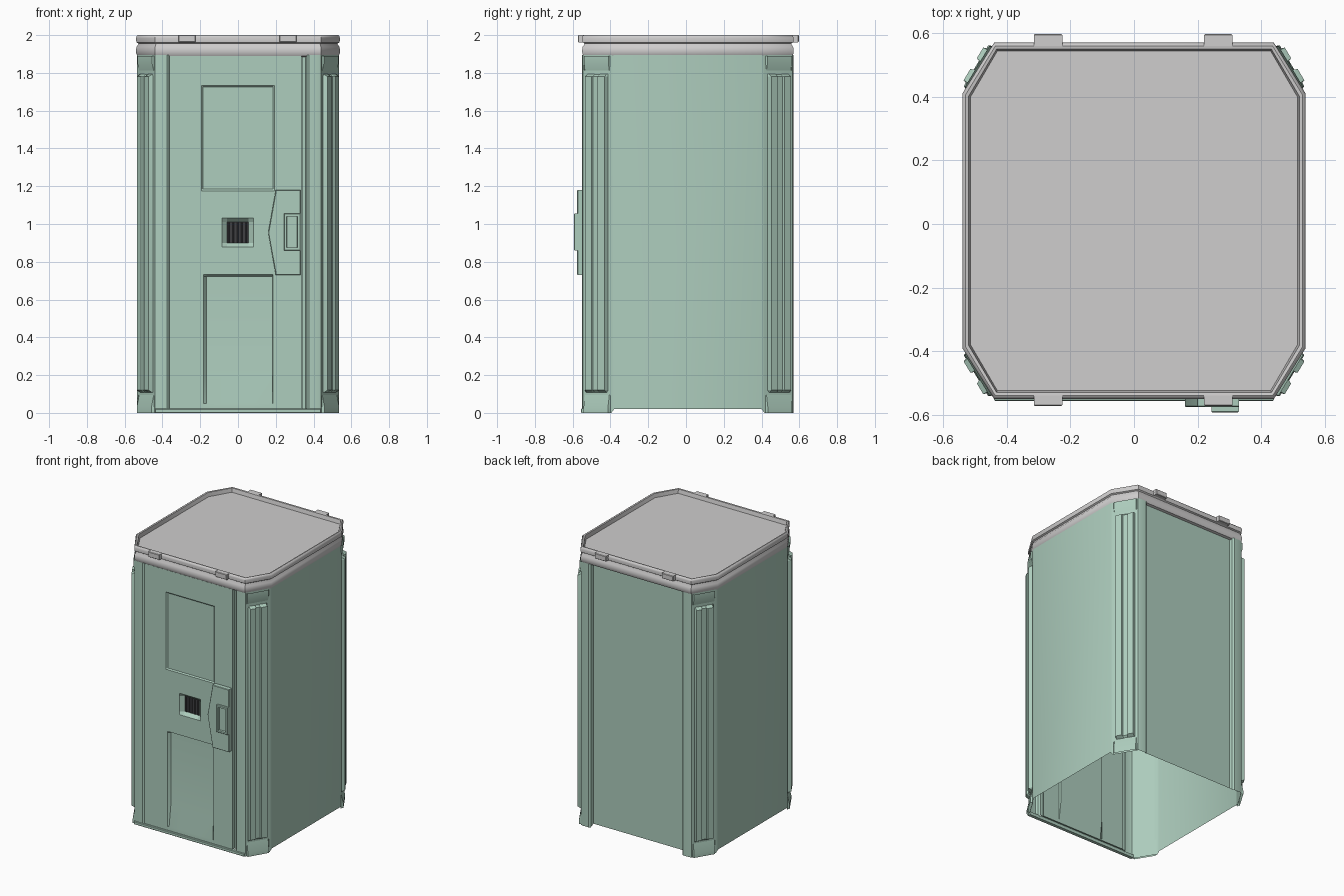
import bpy, bmesh, math
from mathutils import Vector

if "Cube" in bpy.data.objects:
    bpy.data.objects.remove(bpy.data.objects["Cube"])

CY = 0.01          # the shell is centred slightly behind the origin


def mat(name, col):
    m = bpy.data.materials.new(name)
    m.diffuse_color = (*col, 1)
    m.use_nodes = True
    m.node_tree.nodes["Principled BSDF"].inputs["Base Color"].default_value = m.diffuse_color
    return m


GREEN = mat("sea_green_plastic", (0.42, 0.61, 0.51))
GREY = mat("light_grey_roof", (0.62, 0.61, 0.61))
DARK = mat("dark_grille", (0.05, 0.05, 0.055))


def finish(bm, name, mats, angle=30):
    bmesh.ops.recalc_face_normals(bm, faces=bm.faces[:])
    me = bpy.data.meshes.new(name)
    bm.to_mesh(me)
    bm.free()
    ob = bpy.data.objects.new(name, me)
    bpy.context.collection.objects.link(ob)
    for m in mats:
        me.materials.append(m)
    bpy.ops.object.select_all(action='DESELECT')
    ob.select_set(True)
    bpy.context.view_layer.objects.active = ob
    bpy.ops.object.shade_smooth_by_angle(angle=math.radians(angle))
    return ob


def loft(bm, rings, closed=True, caps=(False, False)):
    """Skin a list of rings; returns the cap faces."""
    vs = [[bm.verts.new(p) for p in r] for r in rings]
    n = len(vs[0])
    for a, b in zip(vs, vs[1:]):
        for i in range(n if closed else n - 1):
            j = (i + 1) % n
            bm.faces.new((a[i], a[j], b[j], b[i]))
    return [bm.faces.new(vs[end]) for k, end in zip(caps, (0, -1)) if k]


def prism(name, outline, y0, y1, mats, inset=None):
    """Outline in x,z drawn out from y0 (wall) to y1 (front face)."""
    bm = bmesh.new()
    s = 0.003 if y1 < y0 else -0.003
    cx = sum(p[0] for p in outline) / len(outline)
    cz = sum(p[1] for p in outline) / len(outline)
    small = [(x - math.copysign(0.003, x - cx), z - math.copysign(0.003, z - cz)) for x, z in outline]
    caps = loft(bm, [[(x, y0, z) for x, z in outline], [(x, y1 + s, z) for x, z in outline],
                     [(x, y1, z) for x, z in small]], caps=(True, True))
    if inset:
        bmesh.ops.recalc_face_normals(bm, faces=bm.faces[:])
        bmesh.ops.inset_region(bm, faces=[caps[1]], thickness=inset, depth=0)
        bmesh.ops.inset_region(bm, faces=[caps[1]], thickness=0.003, depth=-0.012)
    return finish(bm, name, mats)


def rect(x0, x1, z0, z1):
    return [(x0, z0), (x1, z0), (x1, z1), (x0, z1)]


# Shell: open sheet running from the right of the door round to the left
quarter = [(0.338, 0.53), (0.358, 0.53), (0.364, 0.552), (0.375, 0.56), (0.425, 0.56), (0.44, 0.555),
           (0.53, 0.405), (0.535, 0.39)]
right = [(x, CY - d) for x, d in quarter] + [(x, CY + d) for x, d in reversed(quarter)]
path = right + [(-x, y) for x, y in reversed(right)]


def foot(x, y):
    return 0.0 if abs(x) > 0.36 and abs(y - CY) > 0.4 else 0.02


bm = bmesh.new()
loft(bm, [[(x, y, foot(x, y)) for x, y in path], [(x, y, 1.895) for x, y in path]], closed=False)
finish(bm, "cabin_shell", [GREEN], 35)

# Door: a grid whose inner points sink into the recesses
# (x0, x1, z0, z1, depth, side slope, top slope, bottom slope)
recesses = [(-0.184, 0.184, 1.184, 1.724, 0.008, 0.008, 0.008, 0.008),
            (-0.058, 0.055, 0.90, 1.01, 0.025, 0.028, 0.022, 0.022),
            (-0.168, 0.182, 0.20, 0.722, 0.02, 0.014, 0.01, 0.15)]
xs, zs = {-0.362, 0.336}, {0.022, 1.89}
for x0, x1, z0, z1, d, s, t, b in recesses:
    xs |= {x0 - s, x0, x1, x1 + s}
    zs |= {z0 - b, z0, z1, z1 + t}
xs, zs = sorted(xs), sorted(zs)


def door_y(x, z):
    dep = [d for x0, x1, z0, z1, d, *_ in recesses if x0 <= x <= x1 and z0 <= z <= z1]
    return -0.543 + max(dep, default=0)


bm = bmesh.new()
loft(bm, [[(x, door_y(x, z), z) for x in xs] for z in zs], closed=False)
for f in bm.faces:
    c = f.calc_center_median()
    if -0.058 < c.x < 0.055 and 0.90 < c.z < 1.01:
        f.material_index = 1
rim = [e for e in bm.edges if e.is_boundary]
for v in bmesh.ops.extrude_edge_only(bm, edges=rim)["geom"]:
    if isinstance(v, bmesh.types.BMVert):
        v.co.y += 0.025
finish(bm, "door", [GREEN, DARK], 20)

# Grille bars over the vent
for i in range(5):
    x = -0.048 + i * 0.023
    prism("vent_bar", rect(x - 0.004, x + 0.004, 0.90, 1.01), -0.517, -0.523, [DARK])

# Door lock plate, handle and sill
prism("lock_plate", [(0.20, 0.73), (0.33, 0.73), (0.33, 1.18), (0.20, 1.18), (0.16, 0.955)],
      -0.535, -0.576, [GREEN])
prism("door_handle", rect(0.243, 0.33, 0.86, 1.055), -0.57, -0.592, [GREEN], inset=0.016)
prism("door_sill", rect(-0.44, 0.44, 0.0, 0.022), -0.53, -0.556, [GREEN])

# Ribbed corner strips with flared feet and heads
A = Vector((0.44, 0.555))
U = Vector((0.09, -0.15)).normalized()
N = Vector((-U.y, U.x))
ribs = [(0.018, -0.004), (0.026, 0.024), (0.065, 0.024), (0.07, 0.012), (0.1, 0.012), (0.105, 0.024),
        (0.146, 0.024), (0.156, -0.004)]
flare = [(0.005, -0.004), (0.012, 1), (0.162, 1), (0.17, -0.004)]


def corner(prof, z, out=None):
    pts = []
    for t, o in prof:
        p = A + U * t + N * (out if o == 1 else o)
        pts.append((p.x, p.y, z))
    return pts


for sx in (1, -1):
    for sy in (1, -1):
        tag = ("right" if sx > 0 else "left") + ("_back" if sy > 0 else "_front")
        bm = bmesh.new()
        flat = [(t, -0.004) for t, o in ribs]
        loft(bm, [corner(flat, 0.105), corner(ribs, 0.12), corner(ribs, 1.78), corner(flat, 1.795)])
        loft(bm, [corner(flare, 0.0, 0.014), corner(flare, 0.03, 0.014), corner(flare, 0.11, -0.003)])
        loft(bm, [corner(flare, 1.80, -0.003), corner(flare, 1.85, 0.01), corner(flare, 1.89, 0.01)])
        for v in bm.verts:
            v.co.x *= sx
            v.co.y = v.co.y * sy + CY
        finish(bm, "corner_strip_" + tag, [GREEN])


# Roof: octagonal rings, rounded lower band, groove, upper rim, sunken panel
def octagon(i, z):
    hx, hy, k = 0.54 - i, 0.56 - i, i * 0.4
    a, b = 0.44 - k, 0.40 - k
    pts = [(hx, -b), (hx, b), (a, hy), (-a, hy), (-hx, b), (-hx, -b), (-a, -hy), (a, -hy)]
    return [(x, y + CY, z) for x, y in pts]


bands = [(0.025, 1.885), (0.008, 1.89), (0.001, 1.903), (0.0, 1.92), (0.003, 1.938), (0.012, 1.95),
         (0.012, 1.956), (0.002, 1.962), (0.0, 1.985), (0.004, 1.996), (0.01, 2.0), (0.02, 1.998),
         (0.026, 1.97)]
bm = bmesh.new()
loft(bm, [octagon(i, z) for i, z in bands], caps=(False, True))
finish(bm, "roof", [GREY], 40)

# Roof clips, front and back
for x in (-0.27, 0.265):
    r = rect(x - 0.045, x + 0.045, 1.962, 2.0)
    prism("front_roof_clip", r, -0.54, -0.572, [GREY])
    prism("back_roof_clip", r, 0.56, 0.597, [GREY])
